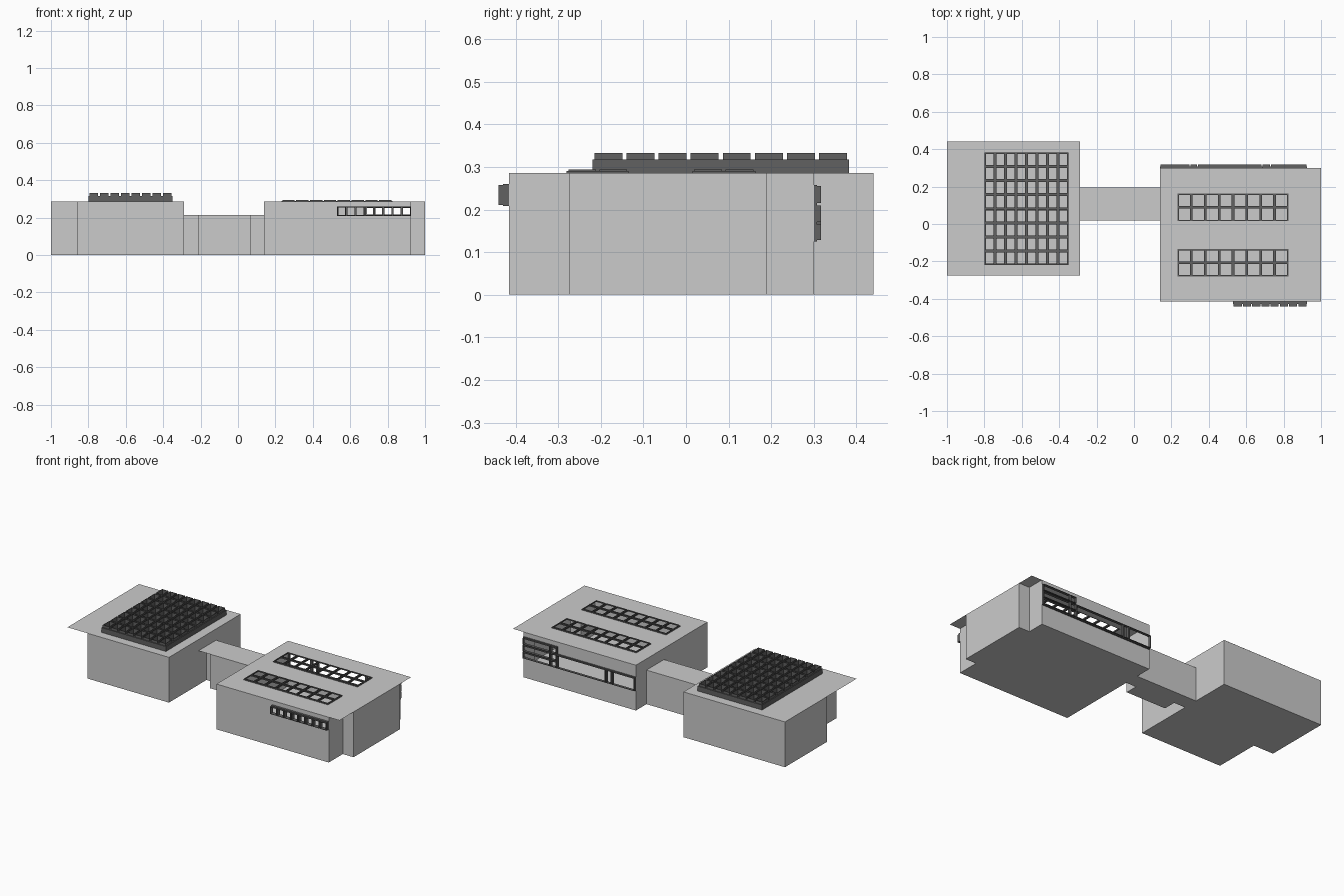
import bpy, bmesh

if "Cube" in bpy.data.objects:
    bpy.data.objects.remove(bpy.data.objects["Cube"])

H = 0.286          # pavilion roof height
LINK_H = 0.215     # link roof height

dark = bpy.data.materials.new("dark_frame")
dark.diffuse_color = (0.12, 0.12, 0.12, 1)
dark.use_nodes = True
dark.node_tree.nodes["Principled BSDF"].inputs["Base Color"].default_value = dark.diffuse_color

# Mapping of panel coordinates (u, v) to space, and whether to flip winding
PLANES = {
    "top":   (lambda u, v, c: (u, v, c), False),
    "front": (lambda u, v, c: (u, c, v), False),
    "back":  (lambda u, v, c: (u, c, v), True),
}


def finish(name, bm):
    mesh = bpy.data.meshes.new(name)
    bm.to_mesh(mesh)
    bm.free()
    ob = bpy.data.objects.new(name, mesh)
    bpy.context.collection.objects.link(ob)
    return ob


def add_panel(bm, plane, c, rect, holes=()):
    """Flat rectangle (u0, u1, v0, v1) with rectangular holes."""
    place, flip = PLANES[plane]
    us, vs = set(rect[:2]), set(rect[2:])
    for h in holes:
        us.update(h[:2])
        vs.update(h[2:])
    us, vs = sorted(us), sorted(vs)
    grid = {}

    def vert(i, j):
        if (i, j) not in grid:
            grid[i, j] = bm.verts.new(place(us[i], vs[j], c))
        return grid[i, j]

    for i in range(len(us) - 1):
        for j in range(len(vs) - 1):
            u, v = (us[i] + us[i + 1]) / 2, (vs[j] + vs[j + 1]) / 2
            if any(a < u < b and d < v < e for a, b, d, e in holes):
                continue
            quad = [vert(i, j), vert(i + 1, j), vert(i + 1, j + 1), vert(i, j + 1)]
            bm.faces.new(quad[::-1] if flip else quad)


def panel(name, plane, c, rect, holes=(), depth=0):
    bm = bmesh.new()
    add_panel(bm, plane, c, rect, holes)
    ob = finish(name, bm)
    if depth:
        thicken(ob, depth)
    return ob


def thicken(ob, depth):
    mod = ob.modifiers.new("depth", 'SOLIDIFY')
    mod.thickness, mod.offset = depth, 1
    ob.data.materials.append(dark)


def walls(name, outline, h, skip=()):
    """Floor plus upright walls along a counter-clockwise outline."""
    bm = bmesh.new()
    lo = [bm.verts.new((x, y, 0)) for x, y in outline]
    hi = [bm.verts.new((x, y, h)) for x, y in outline]
    bm.faces.new(lo[::-1])
    n = len(outline)
    for i in range(n):
        if i not in skip:
            k = (i + 1) % n
            bm.faces.new((lo[i], lo[k], hi[k], hi[i]))
    return finish(name, bm)


def inset(r, d):
    return (r[0] + d, r[1] - d, r[2] + d, r[3] - d)


def split(a, b, n):
    return [a + (b - a) * i / n for i in range(n + 1)]


def window(name, plane, c, us, vs, base, ring, bar=0.008, gap=0.005):
    """Lattice frame with a raised thin frame around every opening."""
    cells = [(us[i], us[i + 1], vs[j], vs[j + 1])
             for i in range(len(us) - 1) for j in range(len(vs) - 1)]
    panel(name + "_lattice", plane, c, (us[0], us[-1], vs[0], vs[-1]),
          [inset(r, bar) for r in cells], base)
    c += -base if plane == "front" else base
    bm = bmesh.new()
    for r in cells:
        add_panel(bm, plane, c, inset(r, gap), [inset(r, bar)])
    thicken(finish(name + "_pane_frames", bm), ring)


# Left pavilion: notched walls, flat roof, big skylight
walls("left_pavilion_walls",
      [(-0.86, -0.275), (-0.29, -0.275), (-0.29, 0.44), (-1, 0.44), (-1, 0.02), (-0.86, 0.02)], H)
big = (-0.8, -0.35, -0.22, 0.383)
panel("left_pavilion_roof", "top", H, (-1, -0.29, -0.275, 0.44), [inset(big, 0.008)])
window("big_skylight", "top", H, split(*big[:2], 8), split(*big[2:], 8), 0.031, 0.016)

# Link between the pavilions
walls("link_walls",
      [(-0.21, 0.02), (0.07, 0.02), (0.07, 0.1), (0.14, 0.1),
       (0.14, 0.195), (-0.29, 0.195), (-0.29, 0.1), (-0.21, 0.1)], LINK_H)
panel("link_roof", "top", LINK_H, (-0.29, 0.14, 0.02, 0.195))

# Right pavilion: notched walls (front and back walls made apart), roof
FRONT, BACK, X0, X1 = -0.415, 0.3, 0.14, 0.925
walls("right_pavilion_walls",
      [(X0, FRONT), (X1, FRONT), (X1, -0.275), (1, -0.275), (1, 0.19),
       (X1, 0.19), (X1, BACK), (X0, BACK)], H, skip=(0, 6))
strips = [(0.233, 0.825, -0.28, -0.135), (0.233, 0.825, 0.015, 0.163)]
panel("right_pavilion_roof", "top", H, (X0, 1, FRONT, BACK), [inset(s, 0.006) for s in strips])
for label, s in zip(("front", "rear"), strips):
    window(label + "_skylight", "top", H, split(*s[:2], 8), split(*s[2:], 2), 0.004, 0.004, 0.007, 0.004)

# Front wall with a row of eight openings
row = (0.53, X1, 0.208, 0.26)
panel("front_wall", "front", FRONT, (X0, X1, 0, H), [inset(row, 0.003)])
window("front_window", "front", FRONT, split(*row[:2], 8), list(row[2:]), 0.014, 0.011, 0.006, 0.003)

# Back wall with a tall and a low opening
panel("back_wall", "back", BACK, (X0, X1, 0, H),
      [(0.688, 0.922, 0.128, 0.255), (0.143, 0.688, 0.128, 0.209)])
window("tall_back_window", "back", BACK, [0.685, 0.73, X1],
       [0.125, 0.168, 0.212, 0.258], 0.008, 0.009, 0.006, 0.003)
window("low_back_window", "back", BACK, [X0, 0.3, 0.34, 0.685],
       [0.125, 0.212], 0.008, 0.009, 0.006, 0.003)
